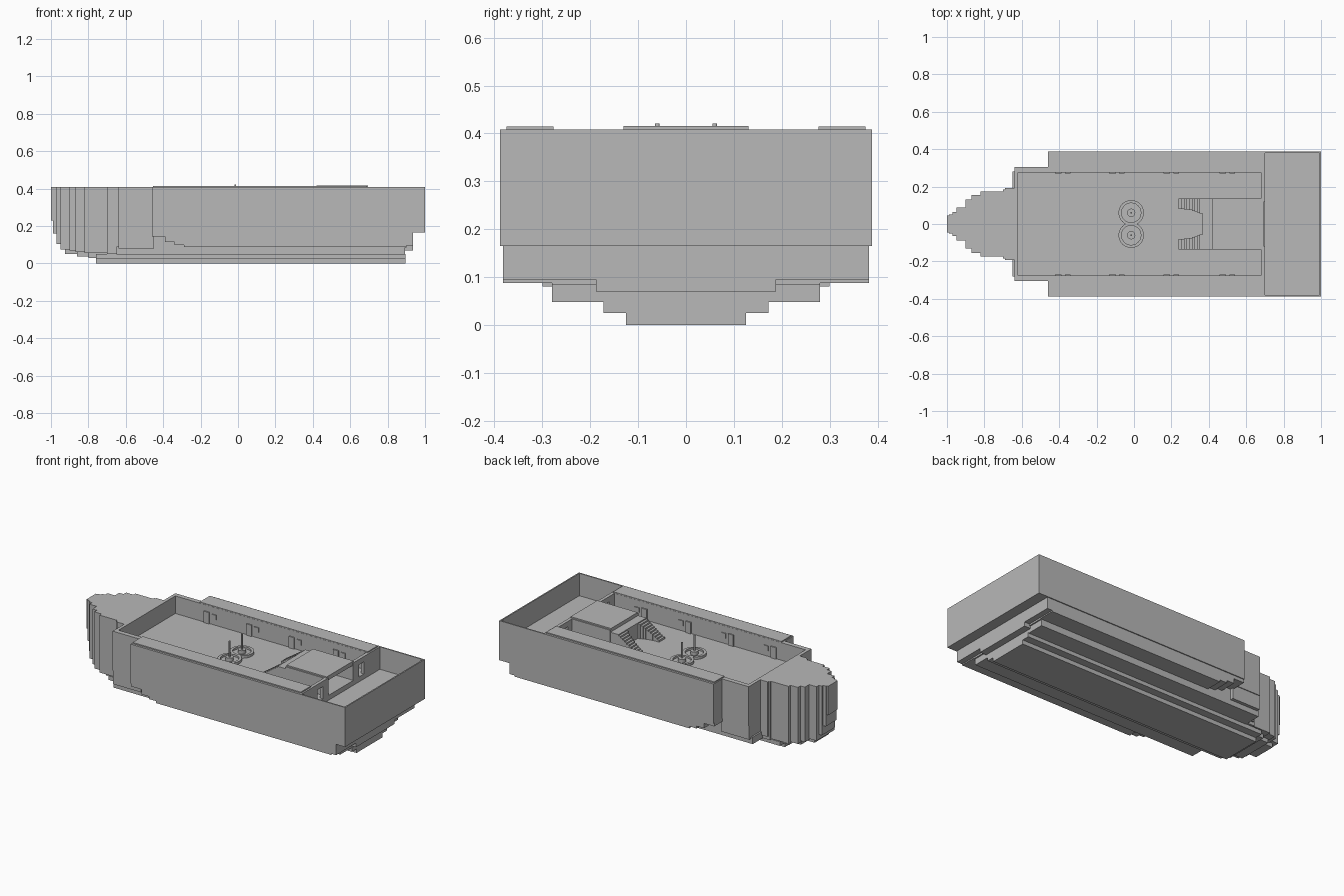
import bpy, bmesh, math
from mathutils import Matrix, Vector

cube = bpy.data.objects.get("Cube")
if cube:
    bpy.data.objects.remove(cube, do_unlink=True)

grey = bpy.data.materials.new("hull grey")
grey.use_nodes = True
grey.diffuse_color = (0.48, 0.48, 0.48, 1)
grey.node_tree.nodes["Principled BSDF"].inputs["Base Color"].default_value = (0.48, 0.48, 0.48, 1)


def finish(name, bm):
    mesh = bpy.data.meshes.new(name)
    bm.to_mesh(mesh)
    bm.free()
    mesh.materials.append(grey)
    obj = bpy.data.objects.new(name, mesh)
    bpy.context.collection.objects.link(obj)
    return obj


def add_box(bm, x, y, z):
    """Box spanning three (low, high) ranges."""
    size = Vector((x[1] - x[0], y[1] - y[0], z[1] - z[0]))
    mid = Vector((sum(x) / 2, sum(y) / 2, sum(z) / 2))
    bmesh.ops.create_cube(bm, size=1, matrix=Matrix.Translation(mid) @ Matrix.Diagonal(size).to_4x4())


def part(name, boxes, mirror=False):
    """One object from several boxes, optionally repeated on the other side."""
    bm = bmesh.new()
    for x, y, z in boxes:
        add_box(bm, x, y, z)
        if mirror:
            add_box(bm, x, (-y[1], -y[0]), z)
    return finish(name, bm)


def centred(x0, x1, half, z0, z1):
    return ((x0, x1), (-half, half), (z0, z1))


TOP, DECK, PIT, WATER = 0.408, 0.30, 0.27, 0.165

# Stepped lower hull and stern counter
part("keel_tiers", [
    centred(-0.76, 0.895, 0.125, 0, 0.03),
    centred(-0.76, 0.895, 0.172, 0.025, 0.05),
    centred(-0.65, 0.892, 0.28, 0.048, 0.09),
    centred(-0.46, 0.90, 0.28, 0.085, WATER),
    centred(-0.64, -0.45, 0.30, 0.08, WATER)])
part("stern_counter", [
    centred(0.5, 0.935, 0.188, 0.07, WATER),
    centred(0.5, 0.935, 0.382, 0.095, WATER)])
part("hull_shoulder_steps", [
    centred(x, 0.90, 0.382, z, WATER)
    for x, z in ((-0.29, 0.088), (-0.34, 0.1), (-0.39, 0.115), (-0.46, 0.145))])

# Main body floors
part("main_deck", [
    centred(-0.46, 0.70, 0.387, WATER, DECK),
    centred(-0.64, -0.45, 0.305, WATER, DECK)])
part("stern_deck", [centred(0.69, 1.0, 0.388, WATER, PIT)])

# Bulwarks around the courtyard and the stern well
part("side_bulwark", [
    ((-0.46, 0.70), (0.276, 0.388), (WATER, TOP)),
    ((-0.64, -0.45), (0.276, 0.305), (WATER, TOP)),
    ((0.70, 1.0), (0.38, 0.388), (WATER, TOP))], mirror=True)
part("bulwark_cap", [((-0.455, 0.69), (0.277, 0.375), (TOP, 0.415))], mirror=True)
part("bow_wall", [centred(-0.64, -0.62, 0.29, WATER, TOP)])
part("stern_wall", [centred(0.992, 1.0, 0.388, WATER, TOP)])
part("bulkhead", [
    ((0.68, 0.70), (0.12, 0.175), (PIT, TOP)),
    ((0.68, 0.70), (0.225, 0.38), (PIT, TOP)),
    ((0.68, 0.70), (0.17, 0.23), (0.375, TOP))], mirror=True)

# Stepped bow: start, half width, underside
bow = ((-1.0, 0.045, 0.23), (-0.988, 0.052, 0.16), (-0.97, 0.064, 0.105),
       (-0.95, 0.088, 0.075), (-0.925, 0.07, 0.05), (-0.90, 0.13, 0.07),
       (-0.87, 0.155, 0.06), (-0.86, 0.11, 0.036), (-0.82, 0.174, 0.055),
       (-0.80, 0.14, 0.03), (-0.70, 0.185, 0.05), (-0.69, 0.192, 0.07))
part("bow_steps", [centred(x, -0.625, half, z, TOP) for x, half, z in bow])

# Cabin open towards the stern
part("cabin_walls", [((0.42, 0.70), (0.122, 0.137), (PIT, TOP))], mirror=True)
part("cabin_front", [centred(0.42, 0.435, 0.135, DECK, TOP)])
part("cabin_roof", [centred(0.42, 0.695, 0.13, 0.39, 0.416)])

# Twin stairs sweeping down from the cabin landing
part("stair_landing", [centred(0.365, 0.425, 0.135, DECK, 0.395)])
steps = []
for i in range(9):
    t = i / 8
    x = 0.365 - 0.014 * i
    inner = 0.08 - 0.025 * (1 - t) ** 2
    steps.append(((x - 0.014, x), (inner, 0.135), (DECK, 0.388 - 0.0095 * i)))
part("curved_stairs", steps, mirror=True)

# Twin basins with raised rims and slender posts
for side, y in (("left", 0.06), ("right", -0.06)):
    bm = bmesh.new()
    n = 24
    profile = ((0.068, 0), (0.068, 0.016), (0.052, 0.016), (0.052, 0.004),
               (0.022, 0.004), (0.022, 0.025), (0.005, 0.025), (0.005, 0.121))
    rings = []
    for r, z in profile:
        rings.append([bm.verts.new((-0.015 + r * math.cos(a), y + r * math.sin(a), DECK + z))
                      for a in (2 * math.pi * k / n for k in range(n))])
    for low, high in zip(rings, rings[1:]):
        for k in range(n):
            bm.faces.new((low[k], low[(k + 1) % n], high[(k + 1) % n], high[k]))
    bm.faces.new(rings[-1])
    finish("basin_" + side, bm)

# Doors and windows along the courtyard walls
doors, windows = [], []
for x in (-0.405, -0.115, 0.175, 0.475):
    doors.append(((x - 0.018, x + 0.018), (0.269, 0.277), (DECK, 0.37)))
    windows.append(((x + 0.035, x + 0.065), (0.270, 0.277), (0.335, 0.365)))
part("courtyard_doors", doors, mirror=True)
part("courtyard_windows", windows, mirror=True)
